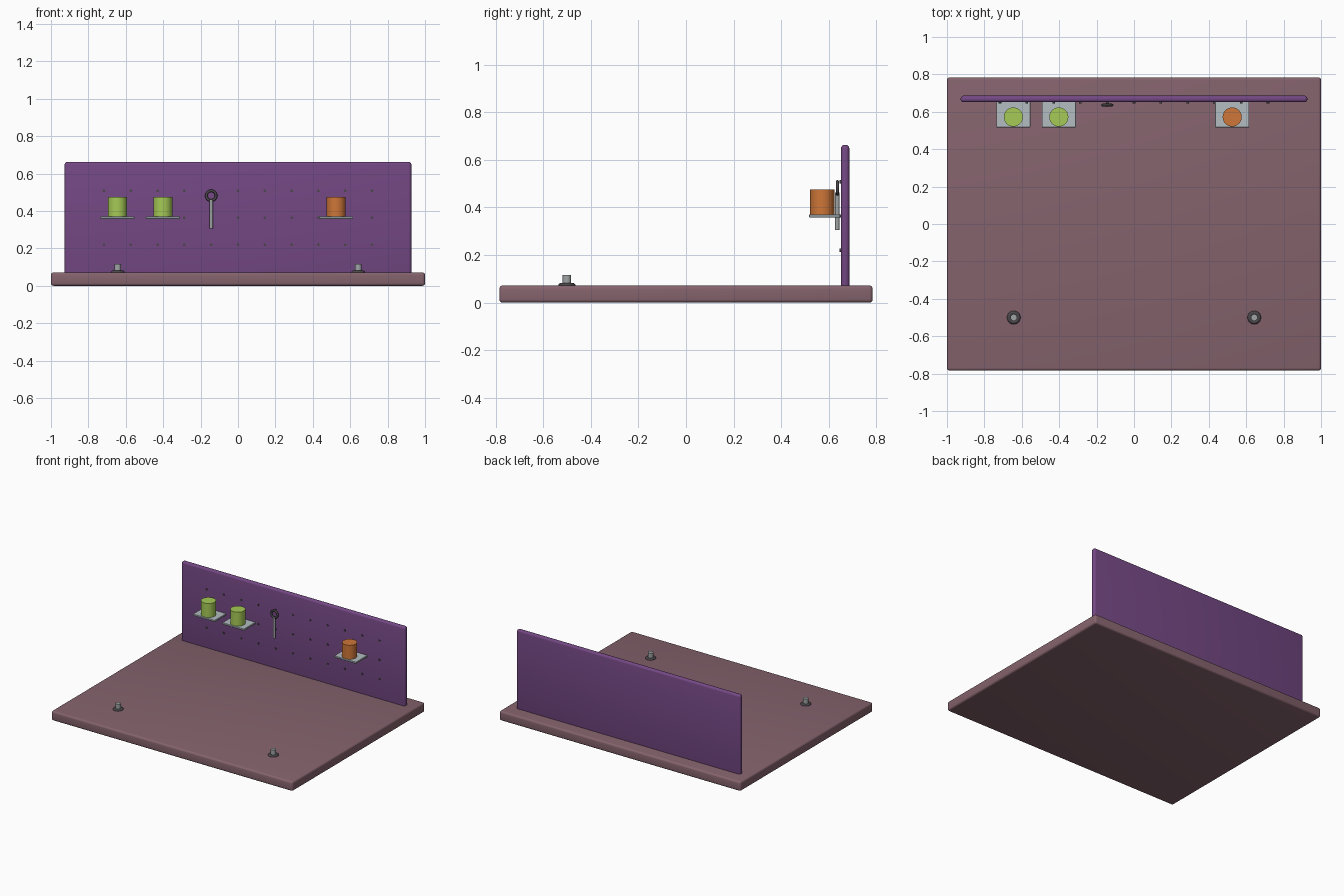
import bpy, math

if "Cube" in bpy.data.objects:
    bpy.data.objects.remove(bpy.data.objects["Cube"])


def mat(name, r, g, b):
    """Flat material from sRGB 0-255 values, stored as linear."""
    m = bpy.data.materials.new(name)
    lin = [(c / 255 / 12.92) if c < 10 else ((c / 255 + 0.055) / 1.055) ** 2.4 for c in (r, g, b)]
    m.diffuse_color = (*lin, 1)
    m.use_nodes = True
    m.node_tree.nodes["Principled BSDF"].inputs["Base Color"].default_value = m.diffuse_color
    return m


MAUVE = mat("mauve_wood", 133, 99, 109)
PURPLE = mat("purple_board", 116, 72, 132)
DARK = mat("dark_metal", 74, 70, 74)
STEEL = mat("steel", 160, 165, 165)
PALE = mat("pale_metal", 180, 190, 194)
GREEN = mat("green_paint", 166, 202, 86)
ORANGE = mat("orange_paint", 206, 118, 56)


def finish(name, m):
    o = bpy.context.object
    o.name = name
    o.data.materials.append(m)
    bpy.ops.object.shade_smooth_by_angle(angle=math.radians(35))
    return o


def box(name, lo, hi, m, bevel=0.0, segs=4):
    bpy.ops.mesh.primitive_cube_add(size=1, location=[(a + b) / 2 for a, b in zip(lo, hi)])
    o = bpy.context.object
    o.scale = [b - a for a, b in zip(lo, hi)]
    bpy.ops.object.transform_apply(location=False, rotation=False, scale=True)
    if bevel:
        mod = o.modifiers.new("rounded", 'BEVEL')
        mod.width, mod.segments = bevel, segs
        bpy.ops.object.modifier_apply(modifier=mod.name)
    return finish(name, m)


def cyl(name, loc, r, h, m, rot=(0, 0, 0), n=32):
    bpy.ops.mesh.primitive_cylinder_add(vertices=n, radius=r, depth=h, location=loc, rotation=rot)
    return finish(name, m)


def ring(name, loc, major, minor, m, rot=(0, 0, 0)):
    bpy.ops.mesh.primitive_torus_add(major_radius=major, minor_radius=minor, major_segments=32,
                                     minor_segments=12, location=loc, rotation=rot)
    return finish(name, m)


FACING = (math.pi / 2, 0, 0)

# Bench slab and upright pegboard
box("bench_top", (-1, -0.784, 0), (1, 0.784, 0.072), MAUVE, 0.014)
box("pegboard", (-0.927, 0.651, 0.06), (0.927, 0.686, 0.663), PURPLE, 0.015)

# Grid of dark peg holes
for i in range(-5, 6):
    for z in (0.22, 0.364, 0.508):
        cyl("peg_hole", (i * 0.1433, 0.651, z), 0.007, 0.012, DARK, FACING, 16)

# Shelves, each holding one jar
for x, colour in ((-0.645, GREEN), (-0.402, GREEN), (0.525, ORANGE)):
    box("shelf", (x - 0.091, 0.517, 0.358), (x + 0.091, 0.655, 0.371), PALE, 0.002, 1)
    cyl("jar", (x, 0.572, 0.423), 0.051, 0.106, colour)

# Hanging wrench: ring head and round handle
ring("wrench_head", (-0.1433, 0.636, 0.482), 0.026, 0.007, DARK, FACING)
cyl("wrench_handle", (-0.1433, 0.635, 0.384), 0.009, 0.156, STEEL)

# Bench dogs: knob with dark collar
for s in (-1, 1):
    ring("dog_collar", (s * 0.643, -0.5, 0.072), 0.025, 0.011, DARK)
    cyl("dog_knob", (s * 0.643, -0.5, 0.09), 0.018, 0.052, STEEL)
